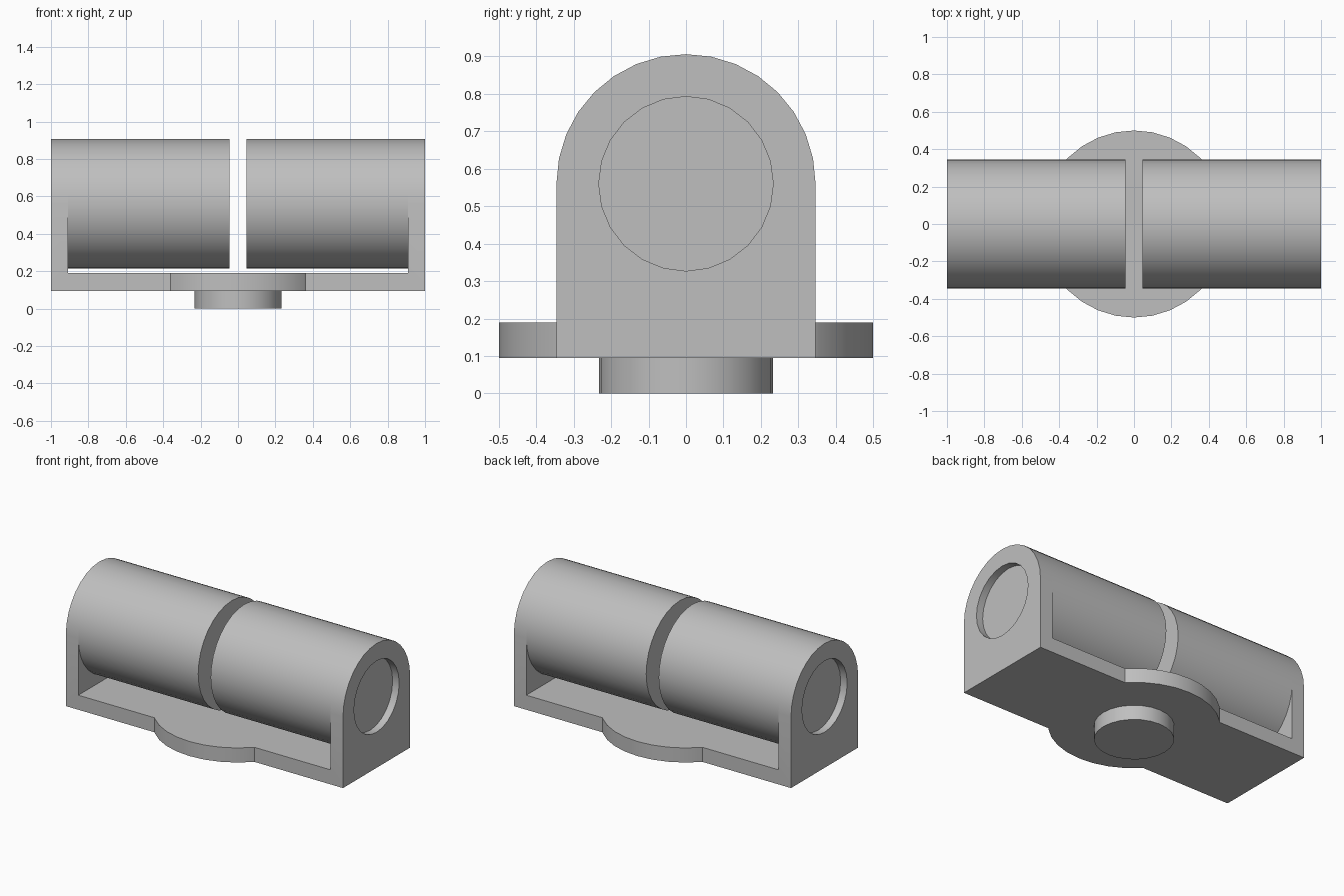
import bpy, bmesh
from math import pi, cos, sin, radians
from mathutils import Matrix

if "Cube" in bpy.data.objects:
    bpy.data.objects.remove(bpy.data.objects["Cube"])

grey = bpy.data.materials.new("plain grey")
grey.use_nodes = True
COLOUR = (0.52, 0.52, 0.52, 1)
grey.diffuse_color = COLOUR
grey.node_tree.nodes["Principled BSDF"].inputs["Base Color"].default_value = COLOUR

AXIS_Z = 0.56       # height of the roller axis
R = 0.346           # roller and arch radius
PLATE = (0.095, 0.19)
WALL = 0.91         # inner face of the end walls


def finish(name, bm):
    bmesh.ops.recalc_face_normals(bm, faces=bm.faces)
    mesh = bpy.data.meshes.new(name)
    bm.to_mesh(mesh)
    bm.free()
    mesh.materials.append(grey)
    obj = bpy.data.objects.new(name, mesh)
    bpy.context.collection.objects.link(obj)
    return obj


def prism(name, points, depth):
    """Extrude a closed profile along the vector depth."""
    bm = bmesh.new()
    face = bm.faces.new([bm.verts.new(p) for p in points])
    ext = bmesh.ops.extrude_face_region(bm, geom=[face])["geom"]
    verts = [v for v in ext if isinstance(v, bmesh.types.BMVert)]
    bmesh.ops.translate(bm, verts=verts, vec=depth)
    return finish(name, bm)


def disc(name, r, z0, z1, n):
    ring = [(r * cos(2 * pi * i / n), r * sin(2 * pi * i / n), z0) for i in range(n)]
    return prism(name, ring, (0, 0, z1 - z0))


def rod(name, r, x0, x1, n):
    ring = [(x0, r * cos(2 * pi * i / n), AXIS_Z + r * sin(2 * pi * i / n)) for i in range(n)]
    return prism(name, ring, (x1 - x0, 0, 0))


def select(obj):
    bpy.ops.object.select_all(action='DESELECT')
    obj.select_set(True)
    bpy.context.view_layer.objects.active = obj


def combine(obj, tool, operation):
    """Apply a boolean and discard the tool object."""
    mod = obj.modifiers.new(operation.lower(), 'BOOLEAN')
    mod.operation, mod.solver, mod.object = operation, 'EXACT', tool
    select(obj)
    bpy.ops.object.modifier_apply(modifier=mod.name)
    bpy.data.objects.remove(tool)


def smooth(obj):
    select(obj)
    bpy.ops.object.shade_smooth_by_angle(angle=radians(30))


# Bracket: an arched block hollowed between its end walls
arch = [(-1, R * cos(pi * i / 16), AXIS_Z + R * sin(pi * i / 16)) for i in range(17)]
bracket = prism("bracket", arch + [(-1, -R, PLATE[0]), (-1, R, PLATE[0])], (2, 0, 0))
slot = prism("slot_cutter", [(-WALL, -1, PLATE[1]), (WALL, -1, PLATE[1]),
                             (WALL, -1, 1.2), (-WALL, -1, 1.2)], (0, 2, 0))
combine(bracket, slot, 'DIFFERENCE')

# Round turntable merged into the middle of the plate
combine(bracket, disc("turntable", 0.5, *PLATE, 32), 'UNION')

# Shallow round recess in each end
for side in (-1, 1):
    combine(bracket, rod("recess_cutter", 0.233, side * 0.953, side * 1.1, 24), 'DIFFERENCE')
smooth(bracket)

# Pivot boss under the plate
smooth(disc("pivot_boss", 0.233, 0, PLATE[0], 24))

# Two rollers with a gap between them
for side, label in ((1, "left_roller"), (-1, "right_roller")):
    smooth(rod(label, R, side * 0.045, side * WALL, 32))
